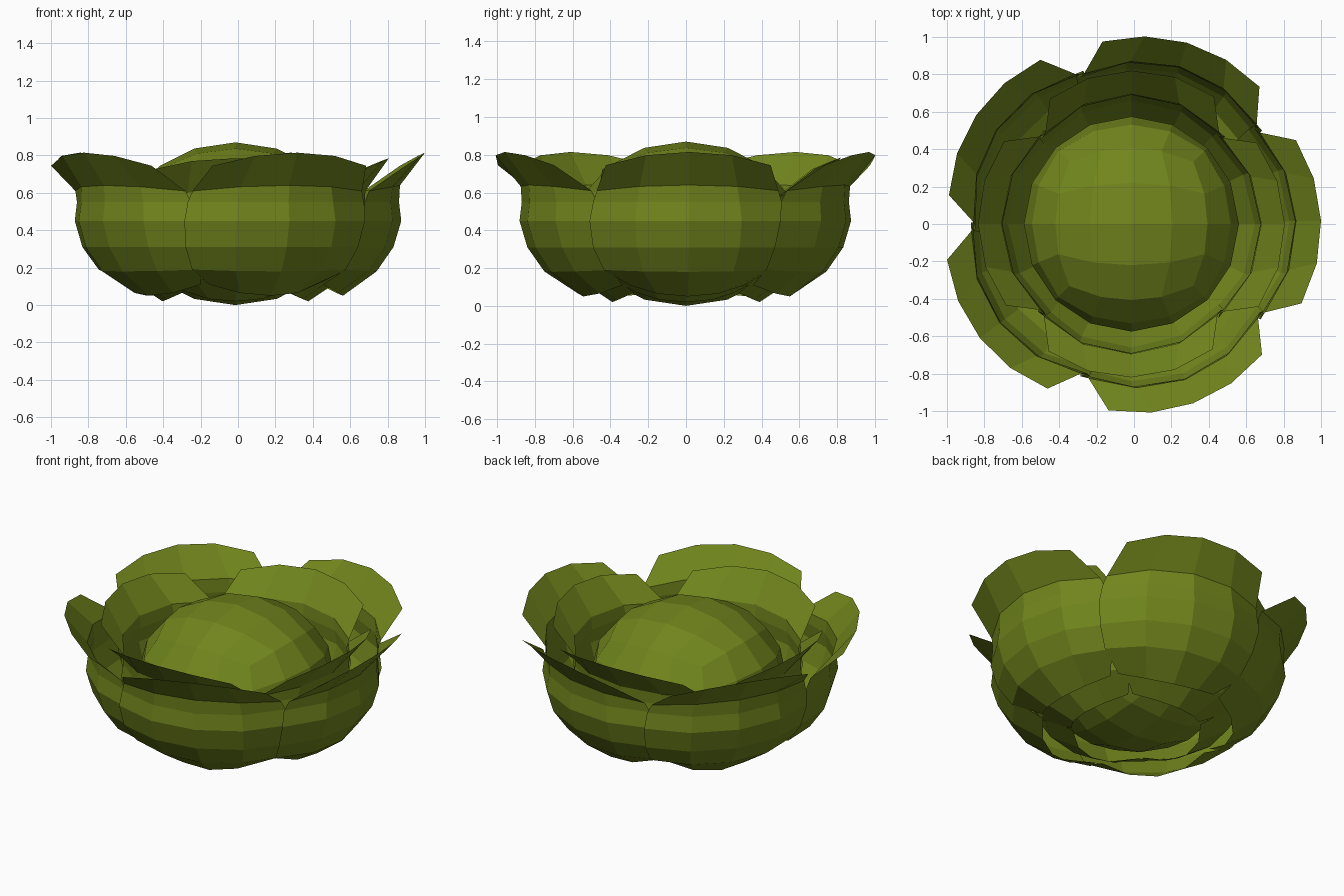
import bpy, bmesh
from math import sin, cos, tan, radians, pi
from mathutils import Vector

if "Cube" in bpy.data.objects:
    bpy.data.objects.remove(bpy.data.objects["Cube"])

mat = bpy.data.materials.new("leaf_green")
mat.diffuse_color = (0.165, 0.235, 0.012, 1)
mat.use_nodes = True
mat.node_tree.nodes["Principled BSDF"].inputs["Base Color"].default_value = mat.diffuse_color
CX = -0.014      # the stem axis sits slightly left of the bounding centre


def finish(name, bm):
    mesh = bpy.data.meshes.new(name)
    bm.to_mesh(mesh)
    bm.free()
    mesh.materials.append(mat)
    obj = bpy.data.objects.new(name, mesh)
    bpy.context.collection.objects.link(obj)
    return obj


# Central head: squashed cube-sphere, four faces per cube side
bm = bmesh.new()
bmesh.ops.create_cube(bm, size=2)
bmesh.ops.subdivide_edges(bm, edges=bm.edges[:], cuts=3, use_grid_fill=True)
for v in bm.verts:
    d = Vector([tan(c * pi / 4) for c in v.co]).normalized()
    v.co = (d.x * 0.575 + CX, d.y * 0.575, 0.435 + d.z * 0.435)
finish("head", bm)


# Cupped leaf: rows are (radius, height, half angle, rise of edges, tuck of edges)
def leaf(name, centre, rows, cols=4):
    bm = bmesh.new()
    grid = []
    for r, z, half, rise, tuck in rows:
        line = []
        for i in range(cols + 1):
            t = 2 * i / cols - 1
            a = radians(centre + half * t)
            rr = r * (1 - 0.008 * t - tuck * t * t)   # one side laps its neighbour
            line.append(bm.verts.new((CX + rr * cos(a), rr * sin(a), z + rise * t * t)))
        grid.append(line)
    for lo, hi in zip(grid, grid[1:]):
        for i in range(cols):
            bm.faces.new((lo[i], lo[i + 1], hi[i + 1], hi[i]))
    finish(name, bm)


# Five outer leaves
outer = [(0.575, 0.05, 33.5, 0.06, 0.04), (0.755, 0.18, 37.5, 0.01, 0.04),
         (0.845, 0.31, 38, 0, 0.04), (0.887, 0.45, 37.5, 0, 0.04),
         (0.875, 0.55, 36.5, 0, 0.04), (0.88, 0.64, 34.5, -0.03, 0.035),
         (1.014, 0.815, 26, -0.07, 0.018)]
for k in range(5):
    leaf(f"outer_leaf_{k + 1}", 1 + 72 * k, outer)

# Four inner leaves
inner = [(0.39, 0.02, 43, 0.05, 0.03), (0.57, 0.14, 47, 0.01, 0.03),
         (0.66, 0.29, 47.5, 0, 0.03), (0.70, 0.44, 47, 0, 0.03),
         (0.69, 0.53, 46, 0, 0.03), (0.695, 0.61, 43.5, -0.03, 0.03),
         (0.82, 0.785, 33, -0.06, 0.018)]
for k in range(4):
    leaf(f"inner_leaf_{k + 1}", 90 * k, inner)
